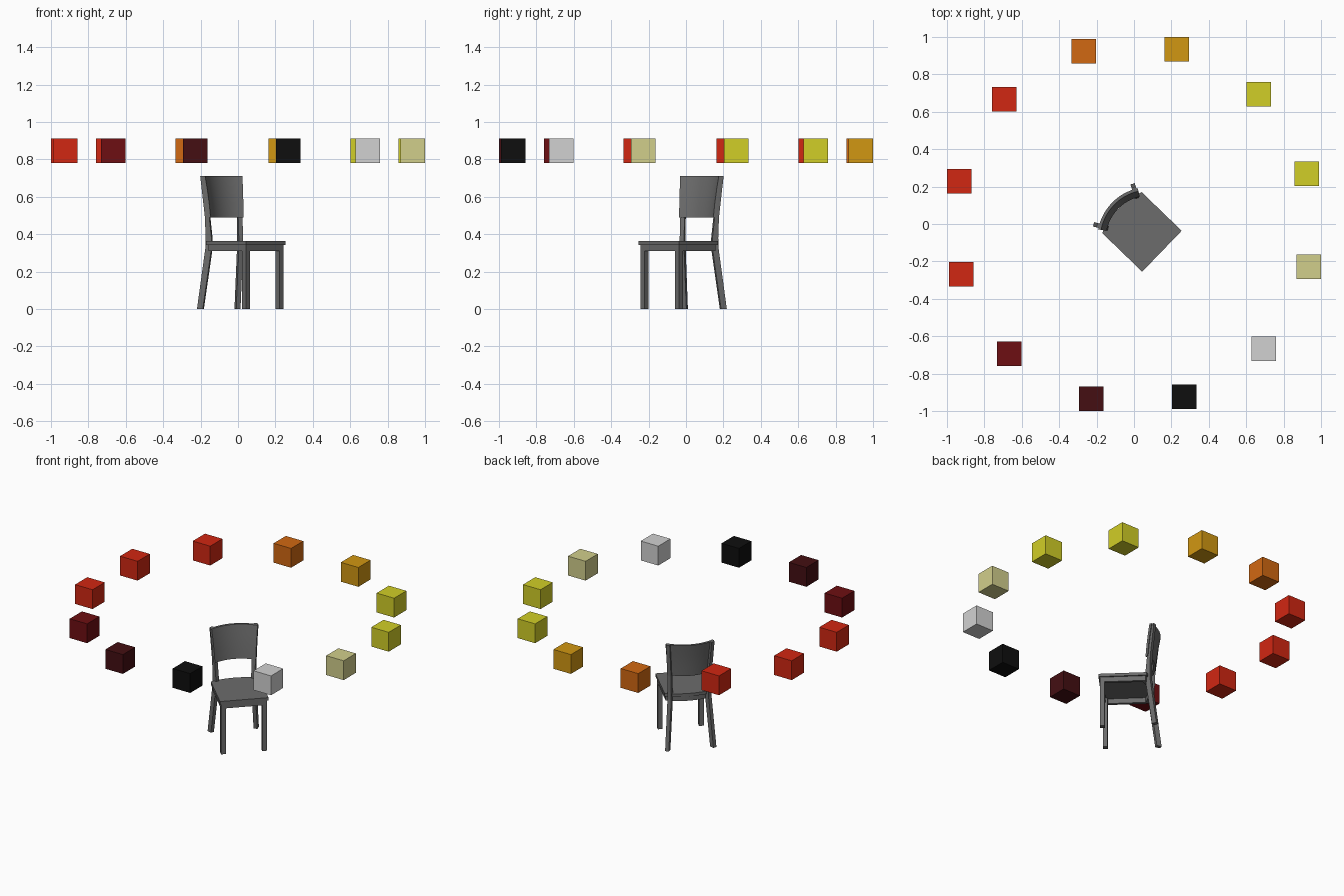
import bpy
import bmesh
from math import sin, cos, radians
from mathutils import Matrix, Vector

if "Cube" in bpy.data.objects:
    bpy.data.objects.remove(bpy.data.objects["Cube"], do_unlink=True)


def material(name, *rgb):
    mat = bpy.data.materials.new(name)
    mat.use_nodes = True
    mat.diffuse_color = (*rgb, 1)
    mat.node_tree.nodes["Principled BSDF"].inputs["Base Color"].default_value = (*rgb, 1)
    return mat


grey = material("charcoal grey", .15, .15, .15)
amber = material("amber", .64, .31, .006)
yellow = material("yellow", .64, .62, .02)
khaki = material("khaki", .64, .62, .26)
silver = material("light grey", .64, .64, .64)
black = material("black", .0045, .0045, .0045)
maroon = material("maroon", .058, .0045, .006)
dark_red = material("dark red", .155, .0045, .006)
red = material("red", .64, .02, .006)
orange = material("orange", .64, .14, .006)

# The chair is built facing -y, then turned on the spot
CHAIR = Matrix.Translation((.04, -.04, 0)) @ Matrix.Rotation(radians(46), 4, 'Z')
ARC_Y = -.06  # centre of the backrest curve


def loft(name, rings, mat, place=CHAIR, closed=False):
    """Skin a list of equal-length point rings; closed joins last to first."""
    bm = bmesh.new()
    loops = [[bm.verts.new(p) for p in ring] for ring in rings]
    pairs = list(zip(loops, loops[1:]))
    if closed:
        pairs.append((loops[-1], loops[0]))
    else:
        bm.faces.new(loops[0])
        bm.faces.new(loops[-1])
    for a, b in pairs:
        for i in range(len(a)):
            j = (i + 1) % len(a)
            bm.faces.new((a[i], a[j], b[j], b[i]))
    bmesh.ops.recalc_face_normals(bm, faces=bm.faces)
    mesh = bpy.data.meshes.new(name)
    bm.to_mesh(mesh)
    bm.free()
    mesh.materials.append(mat)
    obj = bpy.data.objects.new(name, mesh)
    obj.matrix_world = place
    bpy.context.collection.objects.link(obj)
    return obj


def box(name, size, centre, mat, place=CHAIR):
    x, y, z = (s / 2 for s in size)
    corners = ((-x, -y), (x, -y), (x, y), (-x, y))
    rings = [[Vector(centre) + Vector((a, b, c)) for a, b in corners] for c in (-z, z)]
    return loft(name, rings, mat, place)


def polar(r, angle, z):
    """Point on the backrest curve; angle is measured from straight back."""
    return (r * sin(angle), ARC_Y + r * cos(angle), z)


def seat_outline(inset, z, steps=12):
    """Square front with a bowed back edge."""
    half, back = .152 - inset, .145 - inset
    points = [(-half, -half, z), (half, -half, z)]
    for i in range(steps + 1):
        t = 1 - 2 * i / steps
        points.append((half * t, back + .028 * (1 - t * t), z))
    return points


# Seat board and the apron frame beneath it
loft("seat", [seat_outline(0, .343), seat_outline(0, .363)], grey)
loft("apron", [seat_outline(.008, .31), seat_outline(.008, .343),
               seat_outline(.026, .343), seat_outline(.026, .31)], grey, closed=True)

# Legs: straight in front, splayed and running up to the backrest behind
post_path = ((0, .294, .032), (.33, .246, .034), (.38, .246, .032),
             (.49, .254, .024), (.6, .269, .02), (.71, .284, .016))
for side, label in ((1, "left"), (-1, "right")):
    box("front_leg_" + label, (.03, .03, .343), (side * .129, -.129, .1715), grey)
    turn = Matrix.Translation((0, ARC_Y, 0)) @ Matrix.Rotation(radians(-29 * side), 4, 'Z')
    rings = [[(x, r + y * depth / 2, z) for x, y in
              ((-.012, -1), (.012, -1), (.012, 1), (-.012, 1))]
             for z, r, depth in post_path]
    loft("back_post_" + label, rings, grey, CHAIR @ turn)

# Curved backrest panel leaning backwards
profile = ((.49, .234), (.56, .241), (.64, .252), (.71, .264))
section = [(z, r) for z, r in profile] + [(z, r + .016) for z, r in reversed(profile)]
steps = 16
rings = []
for i in range(steps + 1):
    angle = radians(-33 + 66 * i / steps)
    rings.append([polar(r, angle, z) for z, r in section])
backrest = loft("backrest", rings, grey)

# Smooth the curved parts while keeping their edges crisp
for obj in bpy.context.selected_objects:
    obj.select_set(False)
for name in ("backrest", "seat", "apron"):
    bpy.data.objects[name].select_set(True)
bpy.context.view_layer.objects.active = backrest
bpy.ops.object.shade_smooth_by_angle(angle=radians(30))

# Ring of floating coloured cubes, going clockwise from the back
ring_colours = (amber, yellow, yellow, khaki, silver, black,
                maroon, dark_red, red, red, red, orange)
for i, mat in enumerate(ring_colours):
    angle = radians(76.2 - 30 * i)
    centre = (.962 * cos(angle), .962 * sin(angle), .845)
    box(f"colour_cube_{i + 1}", (.131, .131, .131), centre, mat, Matrix())
